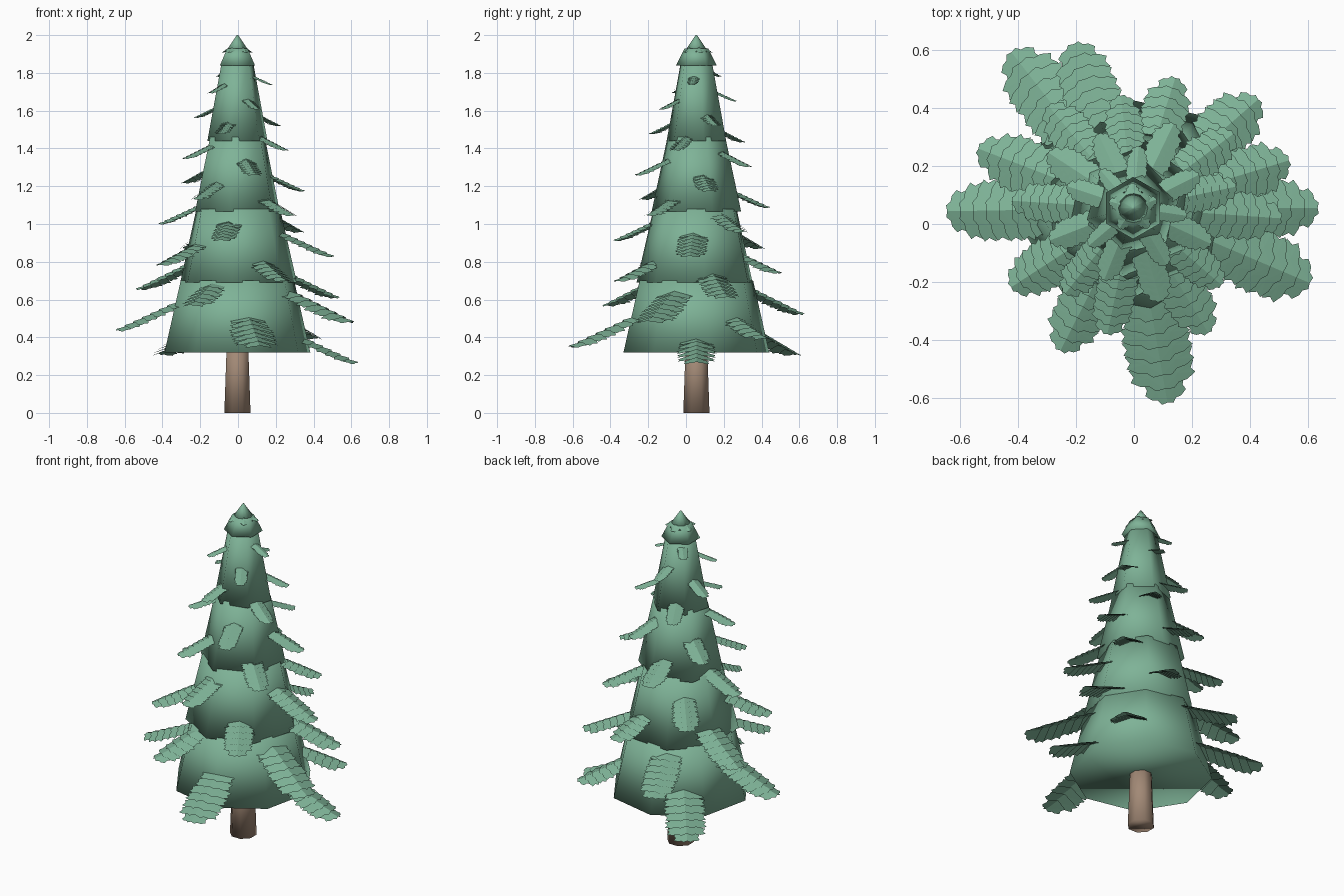
import bpy, bmesh, math, random
from mathutils import Vector

if "Cube" in bpy.data.objects:
    bpy.data.objects.remove(bpy.data.objects["Cube"])

random.seed(4)
CX, CY = -0.003, 0.055


def material(name, col):
    m = bpy.data.materials.new(name)
    m.diffuse_color = (*col, 1)
    m.use_nodes = True
    m.node_tree.nodes["Principled BSDF"].inputs["Base Color"].default_value = m.diffuse_color
    return m


GREEN = material("needle_green", (0.21, 0.45, 0.31))
BROWN = material("bark_brown", (0.36, 0.25, 0.18))


def finish(bm, name, mat, smooth):
    bmesh.ops.recalc_face_normals(bm, faces=bm.faces) if smooth else None
    me = bpy.data.meshes.new(name)
    bm.to_mesh(me)
    bm.free()
    for p in me.polygons:
        p.use_smooth = smooth
    me.materials.append(mat)
    ob = bpy.data.objects.new(name, me)
    bpy.context.collection.objects.link(ob)
    return ob


def frustum(name, mat, sides, rot, z0, r0, z1, r1):
    """Closed tapered prism around the tree axis."""
    bm = bmesh.new()
    rings = []
    for z, r in ((z0, r0), (z1, r1)):
        ring = []
        for k in range(sides):
            a = math.radians(rot) + 2 * math.pi * k / sides
            ring.append(bm.verts.new((CX + r * math.cos(a), CY + r * math.sin(a), z)))
        rings.append(ring)
    lo, hi = rings
    for k in range(sides):
        n = (k + 1) % sides
        bm.faces.new((lo[k], lo[n], hi[n], hi[k]))
    bm.faces.new(lo[::-1])
    bm.faces.new(hi)
    return finish(bm, name, mat, True)


# Trunk
frustum("trunk", BROWN, 8, 22.5, 0, 0.075, 0.4, 0.06)

# Stacked foliage skirts: sides, rotation, bottom z/r, top z/r
tiers = [(8, 10, 0.32, 0.392, 0.70, 0.305),
         (7, 8, 0.69, 0.318, 1.08, 0.228),
         (6, 21, 1.065, 0.240, 1.46, 0.155),
         (6, 14, 1.44, 0.164, 1.86, 0.085),
         (6, 30, 1.84, 0.107, 1.93, 0.062)]
for i, t in enumerate(tiers):
    frustum(f"foliage_tier_{i + 1}", GREEN, *t[:2], *t[2:])
frustum("tree_tip", GREEN, 12, 0, 1.91, 0.064, 2.0, 0.004)


def add_branch(bm, az, r_in, r_tip, z_tip, slope, width):
    """Overlapping drooping chevron scales laid along a sloping axis."""
    a, s = math.radians(az), math.radians(slope)
    out = Vector((math.cos(a), math.sin(a), 0))
    side = Vector((-math.sin(a), math.cos(a), 0))
    axis = out * math.cos(s) - Vector((0, 0, math.sin(s)))
    up = out * math.sin(s) + Vector((0, 0, math.cos(s)))
    tip = Vector((CX, CY, z_tip)) + out * r_tip
    length = (r_tip - r_in) / math.cos(s)
    n = max(3, round(length / (width * 0.26)))
    pitch = length / (n + 0.8)
    L = pitch * 1.8
    start = tip - axis * length
    for k in range(n):
        f = k / (n - 1)
        w = width / 2 * (0.88 + 0.12 * math.sin(f * math.pi)) * (0.72 if k == n - 1 else 1)
        w *= random.uniform(0.93, 1.05)
        o = start + axis * (pitch * k)
        prof = [(0, 0), (0.1, 0.55), (0.2, 1.0), (0.45, 0.88), (0.65, 1.0),
                (0.82, 0.72), (0.84, 0.45), (1.0, 0.28), (0.93, 0)]
        for sg in (1, -1):
            vs = []
            for u, v in prof:
                h = 0.17 * u * L - 0.30 * v * w
                vs.append(bm.verts.new(o + axis * (u * L) + side * (sg * v * w) + up * h))
            mid = bm.verts.new(o + axis * (0.5 * L) + side * (sg * 0.45 * w)
                               + up * (0.085 * L - 0.13 * w))
            for j in range(len(vs)):
                tri = (mid, vs[(j + 1) % len(vs)], vs[j])
                bm.faces.new(tri if sg < 0 else tri[::-1])


# Branches spiral up by the golden angle, shrinking toward the top
az_low = [0, 128, 280, 41, 181, 337, 110, 243, 17, 159, 301, 72, 213, 356]
r_low = [.635, .68, .68, .57, .64, .66, .60, .55, .56, .57, .50, .47, .50, .51]
for i in range(36):
    low = i < len(az_low)
    az = az_low[i] if low else i * 137.5 + random.uniform(-5, 5)
    r = r_low[i] if low else 0.645 - 0.0135 * i
    z = 0.255 + 0.0435 * i
    wall = 0.39 - 0.197 * (z + 0.1 - 0.32)
    bm = bmesh.new()
    add_branch(bm, az, min(wall - 0.06, r * 0.55), r, z, 25, 0.345 * r)
    finish(bm, f"branch_{i + 1}", GREEN, False)

# Small sprigs around the tip
for k in range(5):
    bm = bmesh.new()
    add_branch(bm, 20 + 72 * k, 0.02, 0.085, 1.905, 35, 0.05)
    finish(bm, f"tip_sprig_{k + 1}", GREEN, False)
